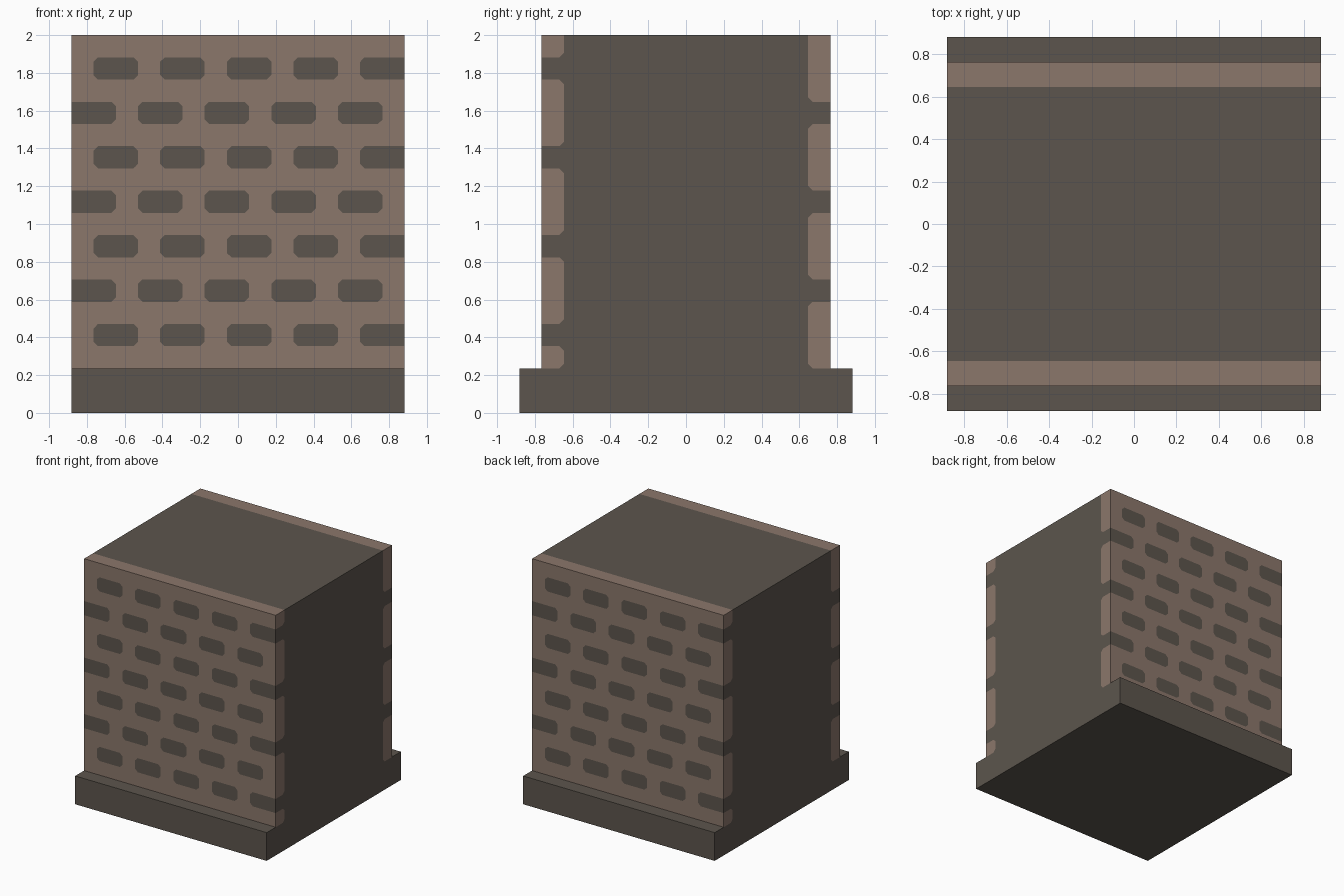
import bpy, bmesh
from mathutils import Vector

if "Cube" in bpy.data.objects:
    bpy.data.objects.remove(bpy.data.objects["Cube"])

P = 2 / 85                      # layout unit: brick sizes are multiples of this
W, D, H, BASE = 75, 65, 75, 10  # wall width, depth, height and plinth height


def material(name, rgb):
    m = bpy.data.materials.new(name)
    m.diffuse_color = (*rgb, 1)
    m.use_nodes = True
    m.node_tree.nodes["Principled BSDF"].inputs["Base Color"].default_value = m.diffuse_color
    return m


stone = material("dark_stone", (0.107, 0.091, 0.074))
brick_tan = material("tan_mortar", (0.258, 0.184, 0.147))


def block(name, size, z0, mats):
    """Box centred on x and y, standing on z0 (layout units)."""
    bm = bmesh.new()
    bmesh.ops.create_cube(bm, size=1)
    for v in bm.verts:
        v.co = Vector((v.co.x * size[0], v.co.y * size[1], (v.co.z + 0.5) * size[2] + z0))
    mesh = bpy.data.meshes.new(name)
    for m in mats:
        mesh.materials.append(m)
    ob = bpy.data.objects.new(name, mesh)
    bpy.context.collection.objects.link(ob)
    return bm, mesh


def finish(bm, mesh):
    bmesh.ops.scale(bm, vec=(P, P, P), verts=bm.verts)
    bm.to_mesh(mesh)
    bm.free()


def in_brick(u, w):
    """Staggered courses of bricks with clipped corners; flat where cut by the wall end."""
    row, h = int(w // 10), w % 10 - 5
    start = 5 if row % 2 == 0 else 0
    b = (u - start) % 15
    if row > 6 or h < 0 or b > 10:
        return False
    left, right = u - b, u - b + 10
    edge = min(b if left > 0.5 else 99, 10 - b if right < W - 0.5 else 99)
    return edge + min(h, 5 - h) > 1


def in_quoin(depth, w, parity):
    """Mortar strip along a side corner, broken by the bricks that reach the corner."""
    if depth > 5:
        return False
    gaps = [(10 * r + 5, 10 * r + 10) for r in range(parity, 7, 2)]
    if any(a < w < b for a, b in gaps):
        return False
    ends = [0] + [e for g in gaps for e in g]
    return (5 - depth) + min(abs(w - e) for e in ends) > 1


def is_tan(c, n):
    s = 1 if n.y < -0.5 or (abs(n.x) > 0.5 and n.x > 0) else -1  # half-turn symmetry
    x, y, w = s * c.x, s * c.y, c.z - BASE
    if abs(n.z) > 0.5:
        return n.z > 0 and D / 2 - abs(c.y) < 5
    if abs(n.y) > 0.5:
        return not in_brick(x + W / 2, w)
    return in_quoin(D / 2 - abs(y), w, 0 if y < 0 else 1)


# Plinth
finish(*block("plinth", (W, W, BASE), 0, [stone]))

# Wall: cut along the brick outlines, then coloured by the brick rule
bm, mesh = block("brick_wall", (W, D, H), BASE, [stone, brick_tan])
lines = [v for k in range(0, 76, 5) for v in (k - 1, k, k + 1) if 0 < v < 75]
cuts = [((v - W / 2, 0, 0), (1, 0, 0)) for v in lines]
cuts += [((0, 0, v + BASE), (0, 0, 1)) for v in lines]
cuts += [((0, s * (D / 2 - d), 0), (0, 1, 0)) for s in (-1, 1) for d in (4, 5)]
for co, no in cuts:
    bmesh.ops.bisect_plane(bm, geom=bm.verts[:] + bm.edges[:] + bm.faces[:],
                           dist=1e-4, plane_co=co, plane_no=no)
# Unit squares are split along their diagonals for the clipped corners
bmesh.ops.poke(bm, faces=[f for f in bm.faces if f.calc_area() < 1.01])
bm.normal_update()
for f in bm.faces:
    f.material_index = int(is_tan(f.calc_center_median(), f.normal))
bmesh.ops.dissolve_limit(bm, angle_limit=0.02, verts=bm.verts[:], edges=bm.edges[:],
                         delimit={'MATERIAL'})
finish(bm, mesh)
